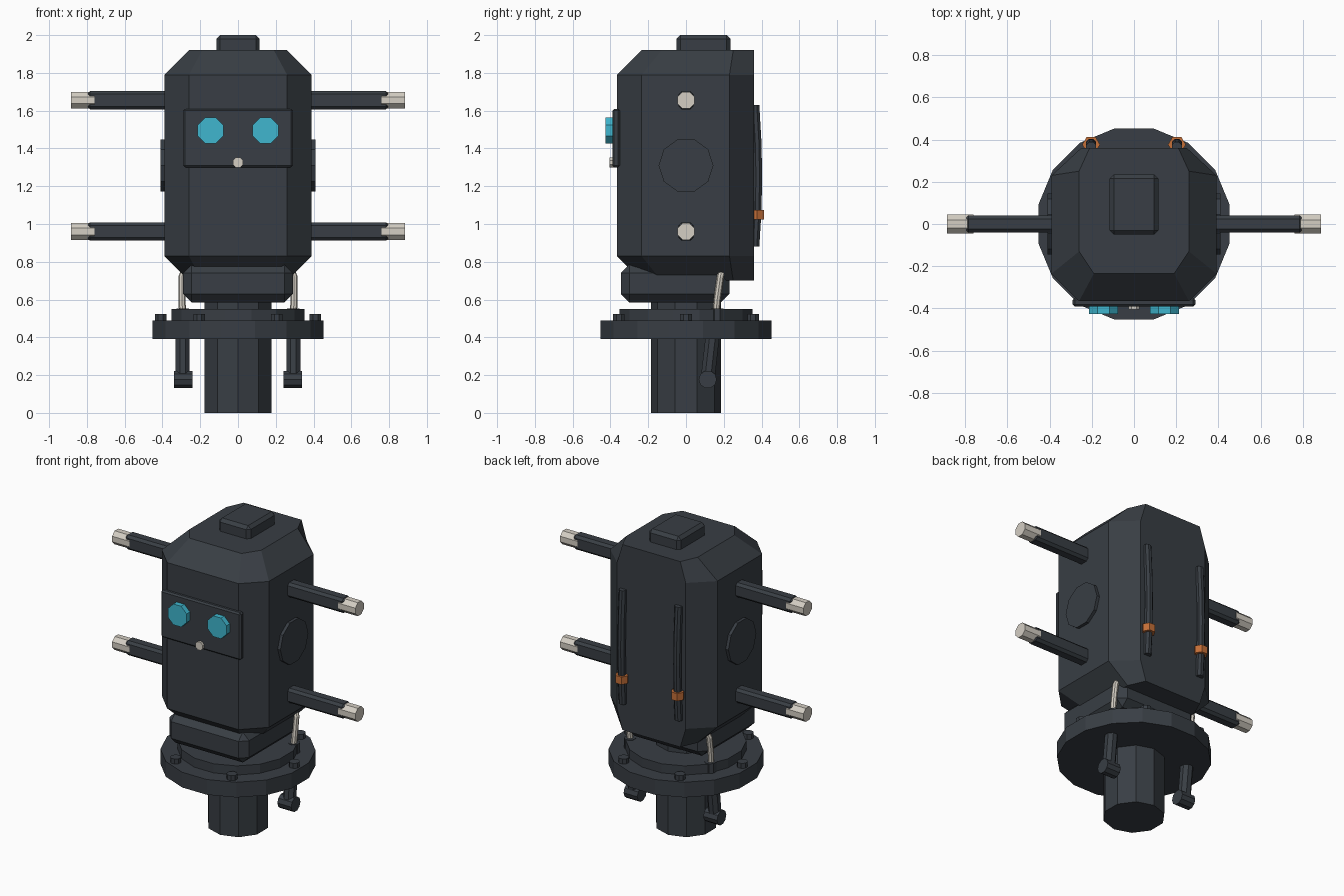
import bpy, bmesh
from math import pi, sin, cos
from mathutils import Vector

cube = bpy.data.objects.get("Cube")
if cube:
    bpy.data.objects.remove(cube, do_unlink=True)


def material(name, rgb):
    m = bpy.data.materials.new(name)
    m.use_nodes = True
    m.diffuse_color = (*rgb, 1)
    bsdf = next(n for n in m.node_tree.nodes if n.type == 'BSDF_PRINCIPLED')
    bsdf.inputs["Base Color"].default_value = (*rgb, 1)
    return m


DARK = material("dark slate", (0.04, 0.048, 0.058))
CREAM = material("cream", (0.66, 0.62, 0.55))
CYAN = material("cyan", (0.05, 0.47, 0.62))
ORANGE = material("orange", (0.56, 0.16, 0.04))


def finish(name, bm, mat):
    bmesh.ops.recalc_face_normals(bm, faces=bm.faces[:])
    mesh = bpy.data.meshes.new(name)
    bm.to_mesh(mesh)
    bm.free()
    mesh.materials.append(mat)
    obj = bpy.data.objects.new(name, mesh)
    bpy.context.collection.objects.link(obj)
    return obj


def loft(name, rings, mat):
    """Skin a stack of equal-sized rings and cap both ends."""
    bm = bmesh.new()
    loops = [[bm.verts.new(p) for p in ring] for ring in rings]
    for a, b in zip(loops, loops[1:]):
        for i in range(len(a)):
            j = (i + 1) % len(a)
            bm.faces.new((a[i], a[j], b[j], b[i]))
    bm.faces.new(loops[0])
    bm.faces.new(loops[-1])
    return finish(name, bm, mat)


def tube(name, points, r, n, mat, turn=0.0):
    """Round bar with n sides through a few points."""
    points = [Vector(p) for p in points]
    axis = (points[-1] - points[0]).normalized()
    u = Vector((0, 1, 0)) if abs(axis.x) > 0.7 else Vector((1, 0, 0))
    u = (u - axis * u.dot(axis)).normalized()
    v = axis.cross(u)
    angles = [turn + 2 * pi * i / n for i in range(n)]
    rings = [[p + r * (cos(a) * u + sin(a) * v) for a in angles] for p in points]
    return loft(name, rings, mat)


def box(name, low, high, bevel, mat):
    low, high = Vector(low), Vector(high)
    bm = bmesh.new()
    bmesh.ops.create_cube(bm, size=1)
    for v in bm.verts:
        v.co = (low + high) / 2 + v.co * (high - low)
    bmesh.ops.bevel(bm, geom=bm.edges[:], offset=bevel, segments=1,
                    affect='EDGES', profile=0.5)
    return finish(name, bm, mat)


def body_ring(z, half_side, front_x, front_y, side_y, back_side_y, back_x):
    half = [(back_x, 0.36), (half_side, back_side_y), (half_side, side_y), (front_x, front_y)]
    full = half + [(-x, y) for x, y in reversed(half)]
    return [(x, y, z) for x, y in full]


# Chamfered body with a straight back
wide = (0.39, 0.26, -0.365, -0.235, 0.23, 0.25)
narrow = (0.26, 0.19, -0.235, -0.13, 0.25, 0.21)
loft("body", [body_ring(0.70, *narrow), body_ring(0.83, *wide),
              body_ring(1.79, *wide), body_ring(1.92, *narrow)], DARK)
box("top_cap", (-0.115, -0.05, 1.90), (0.115, 0.235, 2.0), 0.02, DARK)
box("waist", (-0.29, -0.345, 0.585), (0.29, 0.23, 0.785), 0.045, DARK)

# Face plate with eyes and nose
box("face_plate", (-0.29, -0.39, 1.30), (0.29, -0.35, 1.61), 0.01, DARK)
tube("nose", [(0, -0.38, 1.325), (0, -0.405, 1.325)], 0.029, 8, CREAM, pi / 8)

# Stem, flange and bolts
tube("stem", [(0, 0, 0), (0, 0, 0.6)], 0.186, 10, DARK, pi / 2)
tube("flange", [(0, 0, 0.39), (0, 0, 0.49)], 0.462, 16, DARK, pi / 16)
tube("flange_ring", [(0, 0, 0.48), (0, 0, 0.55)], 0.36, 16, DARK, pi / 16)
for i in range(6):
    x, y = 0.41 * cos(i * pi / 3), 0.41 * sin(i * pi / 3)
    tube("flange_bolt", [(x, y, 0.48), (x, y, 0.523)], 0.033, 8, DARK, pi / 8)

# Parts on both sides
for side, s in (("left", 1), ("right", -1)):
    tube(side + "_eye", [(s * 0.145, -0.38, 1.495), (s * 0.145, -0.425, 1.495)],
         0.074, 8, CYAN, pi / 8)
    tube(side + "_side_disc", [(s * 0.37, 0, 1.31), (s * 0.41, 0, 1.31)], 0.145, 10, DARK)

    for level, z in (("upper", 1.655), ("lower", 0.96)):
        ends = sorted((s * 0.37, s * 0.80))
        box(f"{side}_{level}_arm", (ends[0], -0.04, z - 0.048),
            (ends[1], 0.04, z + 0.048), 0.016, DARK)
        tube(f"{side}_{level}_arm_tip", [(s * 0.76, 0, z), (s * 0.885, 0, z)],
             0.048, 8, CREAM, pi / 8)

    # Back cable and its band
    x = s * 0.203
    tube(side + "_back_cable", [(x, 0.365, 0.88), (x, 0.376, 1.06), (x, 0.38, 1.25),
                                (x, 0.376, 1.44), (x, 0.365, 1.63)], 0.025, 8, DARK, pi / 8)
    tube(side + "_cable_band", [(x, 0.376, 1.025), (x, 0.376, 1.075)], 0.042, 6, ORANGE)

    # Hanging leg with foot, and the thin rod above it
    x = s * 0.293
    tube(side + "_leg", [(x, 0.115, 0.18), (x, 0.142, 0.42)], 0.04, 8, DARK, pi / 8)
    tube(side + "_foot", [(s * 0.24, 0.115, 0.177), (s * 0.34, 0.115, 0.177)],
         0.048, 10, DARK)
    tube(side + "_rod_socket", [(x, 0.165, 0.48), (x, 0.165, 0.553)], 0.036, 8, DARK, pi / 8)
    tube(side + "_rod", [(x, 0.158, 0.52), (x + s * 0.004, 0.165, 0.6),
                         (x + s * 0.004, 0.182, 0.72), (x - s * 0.01, 0.19, 0.755)],
         0.019, 8, CREAM)
